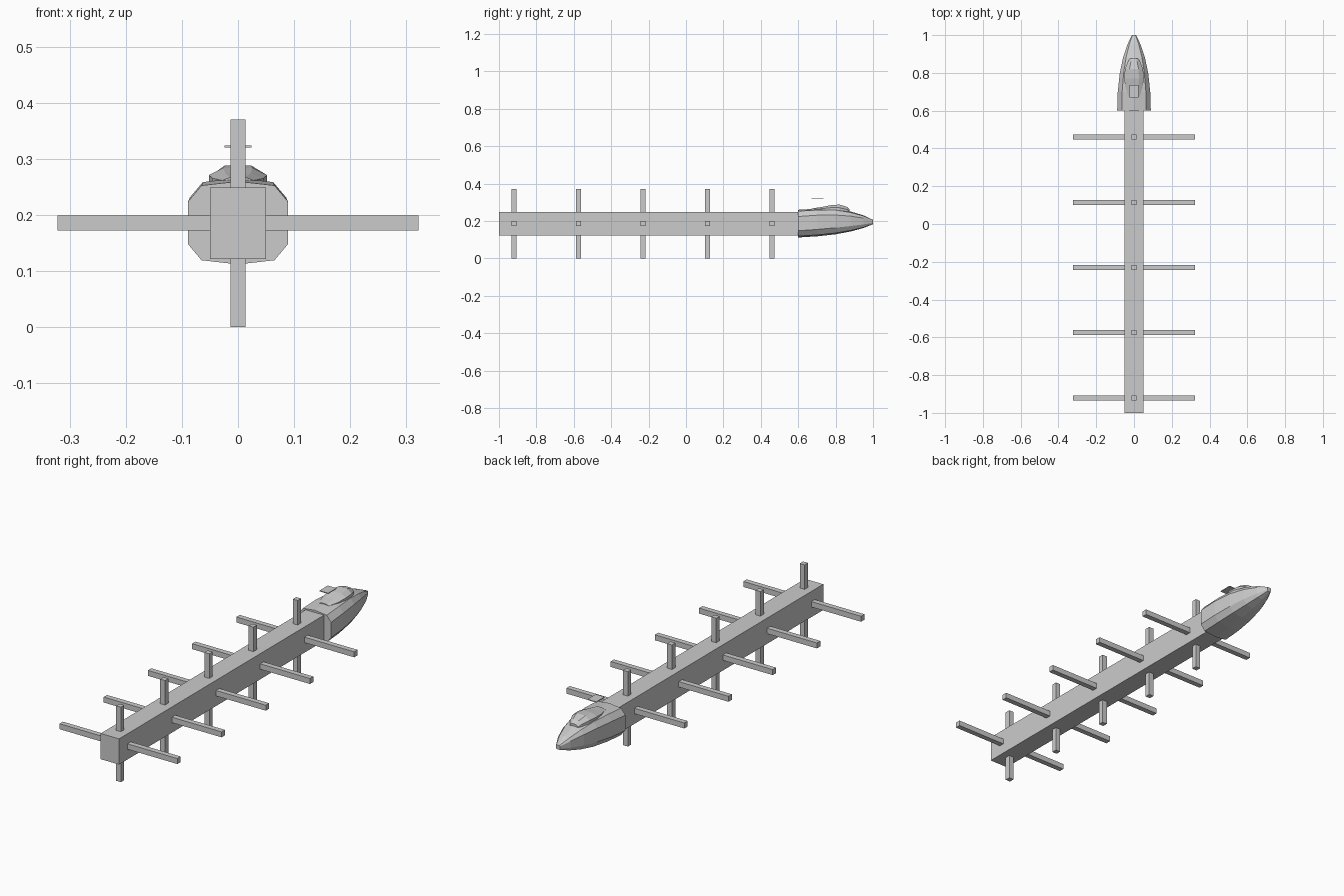
import bpy, bmesh

if "Cube" in bpy.data.objects:
    bpy.data.objects.remove(bpy.data.objects["Cube"])


def box(name, x, y, z):
    """Box from (min, max) ranges on each axis."""
    bm = bmesh.new()
    bmesh.ops.create_cube(bm, size=1)
    for v in bm.verts:
        for i, (lo, hi) in enumerate((x, y, z)):
            v.co[i] = (lo + hi) / 2 + v.co[i] * (hi - lo)
    return finish(name, bm)


def finish(name, bm):
    bmesh.ops.recalc_face_normals(bm, faces=bm.faces)
    mesh = bpy.data.meshes.new(name)
    bm.to_mesh(mesh)
    bm.free()
    ob = bpy.data.objects.new(name, mesh)
    bpy.context.collection.objects.link(ob)
    return ob


def loft(name, rings):
    """Skin a list of equal-length closed rings and cap both ends."""
    bm = bmesh.new()
    loops = [[bm.verts.new(p) for p in ring] for ring in rings]
    n = len(loops[0])
    for a, b in zip(loops, loops[1:]):
        for i in range(n):
            j = (i + 1) % n
            bm.faces.new((a[i], a[j], b[j], b[i]))
    bm.faces.new(loops[0])
    bm.faces.new(loops[-1])
    return finish(name, bm)


def mirrored(half, y):
    """Right-half outline, bottom to top, closed across x = 0."""
    pts = half + [(-x, z) for x, z in reversed(half) if x > 0]
    return [(x, y, z) for x, z in pts]


# Long square spine
box("spine", (-0.05, 0.05), (-1.0, 0.61), (0.122, 0.249))

# Five crosses of horizontal and vertical struts
r = 0.0132
for k in range(5):
    y = -0.92 + 0.345 * k
    for side, s in (("left", -1), ("right", 1)):
        box(f"{side}_strut_{k + 1}", sorted((s * 0.05, s * 0.322)), (y - r, y + r), (0.172, 0.199))
    box(f"upper_strut_{k + 1}", (-r, r), (y - r, y + r), (0.249, 0.37))
    box(f"lower_strut_{k + 1}", (-r, r), (y - r, y + r), (0.0, 0.122))

# Faceted nose: y, half width, bottom, lower side, upper side, top
stations = [
    (0.60, 0.089, 0.112, 0.148, 0.224, 0.260),
    (0.70, 0.086, 0.118, 0.155, 0.231, 0.266),
    (0.80, 0.075, 0.129, 0.164, 0.232, 0.265),
    (0.88, 0.058, 0.144, 0.173, 0.226, 0.251),
    (0.95, 0.035, 0.163, 0.182, 0.215, 0.230),
    (1.00, 0.011, 0.183, 0.189, 0.201, 0.206),
]
nose_rings = []
for y, w, bottom, low, high, top in stations:
    h = top - bottom
    nose_rings.append(mirrored([
        (0, bottom), (0.73 * w, bottom + 0.05 * h), (w, low),
        (w, high), (0.73 * w, top - 0.05 * h), (0, top)], y))
loft("nose", nose_rings)

# Raised canopy: y, half width, base height, roof height
canopy_rings = []
for y, w, base, roof in [(0.67, 0.028, 0.255, 0.267), (0.72, 0.045, 0.255, 0.274),
                         (0.77, 0.052, 0.255, 0.284), (0.82, 0.048, 0.250, 0.288),
                         (0.86, 0.032, 0.245, 0.276), (0.875, 0.022, 0.240, 0.262)]:
    mid = base + 0.55 * (roof - base)
    canopy_rings.append(mirrored([
        (0, base), (w, base), (w, mid), (0.5 * w, roof), (0, roof)], y))
loft("canopy", canopy_rings)

# Thin plate floating over the canopy
box("roof_plate", (-0.024, 0.024), (0.67, 0.735), (0.320, 0.324))
